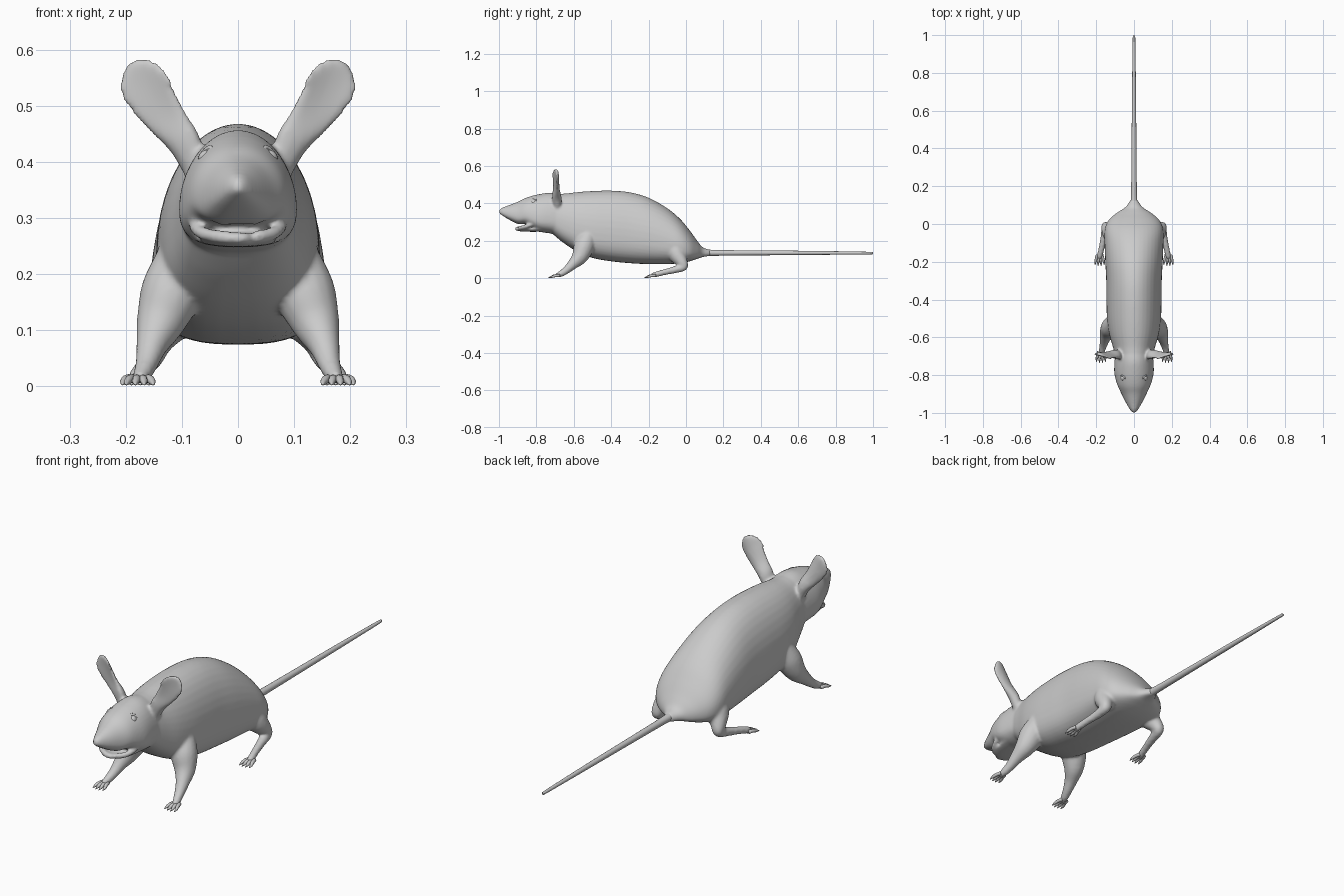
import bpy, bmesh, math
from mathutils import Vector

if "Cube" in bpy.data.objects:
    bpy.data.objects.remove(bpy.data.objects["Cube"])

fur = bpy.data.materials.new("grey_fur")
fur.diffuse_color = (0.6, 0.6, 0.6, 1)
fur.use_nodes = True
fur.node_tree.nodes["Principled BSDF"].inputs["Base Color"].default_value = fur.diffuse_color


def smooth_rows(rows, steps):
    """Catmull-Rom interpolation of rows of numbers."""
    out = []
    n = len(rows)
    for i in range(n - 1):
        a, b, c, d = rows[max(i - 1, 0)], rows[i], rows[i + 1], rows[min(i + 2, n - 1)]
        for s in range(steps):
            t = s / steps
            out.append([0.5 * (2 * q + (r - p) * t + (2 * p - 5 * q + 4 * r - w) * t * t
                               + (3 * q - p - 3 * r + w) * t ** 3)
                        for p, q, r, w in zip(a, b, c, d)])
    return out + [list(rows[-1])]


def loft(bm, rings):
    """Skin a closed surface through rings of points."""
    vs = [[bm.verts.new(p) for p in ring] for ring in rings]
    n = len(vs[0])
    faces = [bm.faces.new((a[i], a[(i + 1) % n], b[(i + 1) % n], b[i]))
             for a, b in zip(vs, vs[1:]) for i in range(n)]
    faces += [bm.faces.new(vs[0][::-1]), bm.faces.new(vs[-1])]
    bmesh.ops.recalc_face_normals(bm, faces=faces)


def tube(bm, rows, sides=16, steps=4):
    """Round limb through rows of x, y, z, radius."""
    rows = smooth_rows(rows, steps)
    pts = [Vector(r[:3]) for r in rows]
    rings = []
    for i, r in enumerate(rows):
        d = (pts[min(i + 1, len(pts) - 1)] - pts[max(i - 1, 0)]).normalized()
        u = Vector((1, 0, 0)) if abs(d.x) < 0.9 else Vector((0, 1, 0))
        u = (u - d * u.dot(d)).normalized()
        v = d.cross(u)
        rings.append([pts[i] + max(r[3], 0.001) * (u * math.cos(a) + v * math.sin(a))
                      for a in (2 * math.pi * k / sides for k in range(sides))])
    loft(bm, rings)


def trunk(bm, rows, mid=0.36, low=0.8, sides=40):
    """Bell shaped sections from rows of y, top, bottom, half width."""
    rings = []
    for y, top, bot, w in smooth_rows(rows, 5):
        zc = bot + mid * (top - bot)
        ring = []
        for k in range(sides):
            a = 2 * math.pi * k / sides
            c, s = math.cos(a), math.sin(a)
            e = 1 if s >= 0 else low
            x = w * math.copysign(abs(c) ** e, c)
            z = zc + ((top - zc) * s if s >= 0 else -(zc - bot) * abs(s) ** e)
            ring.append((x, y, z))
        rings.append(ring)
    loft(bm, rings)


def finish(bm, name):
    me = bpy.data.meshes.new(name)
    bm.to_mesh(me)
    bm.free()
    me.materials.append(fur)
    for p in me.polygons:
        p.use_smooth = True
    ob = bpy.data.objects.new(name, me)
    bpy.context.collection.objects.link(ob)
    return ob


body = bmesh.new()
# torso
trunk(body, [(-0.76, 0.43, 0.28, 0.08), (-0.7, 0.45, 0.225, 0.098), (-0.65, 0.452, 0.185, 0.112),
             (-0.58, 0.46, 0.14, 0.132), (-0.5, 0.466, 0.108, 0.143), (-0.4, 0.468, 0.09, 0.146),
             (-0.3, 0.459, 0.08, 0.147), (-0.2, 0.43, 0.075, 0.152), (-0.1, 0.374, 0.075, 0.156),
             (-0.03, 0.315, 0.08, 0.155), (0.02, 0.255, 0.09, 0.135), (0.06, 0.2, 0.103, 0.09),
             (0.09, 0.165, 0.113, 0.045), (0.13, 0.152, 0.119, 0.018)], 0.38, 0.72)
# head and snout
trunk(body, [(-1.0, 0.362, 0.348, 0.006), (-0.985, 0.376, 0.337, 0.02), (-0.95, 0.389, 0.315, 0.041),
             (-0.9, 0.408, 0.29, 0.066), (-0.86, 0.428, 0.288, 0.085), (-0.82, 0.441, 0.265, 0.098),
             (-0.78, 0.45, 0.248, 0.105), (-0.73, 0.457, 0.24, 0.103), (-0.68, 0.45, 0.235, 0.098),
             (-0.62, 0.43, 0.25, 0.08)], 0.33, 0.8)
# lower jaw and lip
trunk(body, [(-0.905, 0.27, 0.256, 0.02), (-0.885, 0.272, 0.25, 0.045), (-0.84, 0.275, 0.248, 0.068),
             (-0.77, 0.28, 0.248, 0.08)], 0.5, 1)
tube(body, [(-0.08, -0.825, 0.287, 0.01), (-0.06, -0.87, 0.272, 0.012), (0, -0.903, 0.264, 0.012),
            (0.06, -0.87, 0.272, 0.012), (0.08, -0.825, 0.287, 0.01)], 10)

for m in (-1, 1):
    # legs
    for leg in ([(0.1, -0.52, 0.23, 0.045), (0.118, -0.545, 0.17, 0.055), (0.138, -0.568, 0.115, 0.044),
                 (0.153, -0.605, 0.075, 0.029), (0.162, -0.64, 0.043, 0.021), (0.17, -0.67, 0.023, 0.017),
                 (0.176, -0.695, 0.015, 0.011)],
                [(0.09, -0.07, 0.2, 0.05), (0.12, -0.05, 0.13, 0.048), (0.143, -0.022, 0.085, 0.032),
                 (0.15, -0.015, 0.06, 0.023), (0.157, -0.06, 0.045, 0.019), (0.17, -0.12, 0.031, 0.016),
                 (0.18, -0.165, 0.019, 0.015), (0.184, -0.185, 0.014, 0.01)]):
        tube(body, [(m * x, y, z, r) for x, y, z, r in leg])
    # ear: x, z, half width, half thickness, swept along a leaning axis
    rings = []
    for x, z, w, t in smooth_rows([(0.075, 0.385, 0.022, 0.022), (0.096, 0.435, 0.03, 0.024),
                                   (0.13, 0.478, 0.037, 0.014), (0.162, 0.528, 0.046, 0.01),
                                   (0.176, 0.555, 0.04, 0.009), (0.184, 0.571, 0.026, 0.008),
                                   (0.188, 0.58, 0.008, 0.006)], 5):
        ring = []
        for k in range(24):
            a = 2 * math.pi * k / 24
            u = w * math.cos(a)
            y = -0.69 + 0.25 * u - 6 * u * u + t * math.sin(a)
            ring.append((m * (x + 0.87 * u), y, z - 0.5 * u))
        rings.append(ring)
    loft(body, rings)

# fuse the parts into one skin
skin = finish(body, "body")
rem = skin.modifiers.new("fuse", "REMESH")
rem.mode = "VOXEL"
rem.voxel_size = 0.006
rem.use_smooth_shade = True
sm = skin.modifiers.new("soften", "SMOOTH")
sm.factor = 0.5
sm.iterations = 8

# tail
tail = bmesh.new()
tube(tail, [(0, 0.06, 0.138, 0.024), (0, 0.1, 0.136, 0.02), (0, 0.16, 0.135, 0.0155), (0, 0.4, 0.135, 0.013),
            (0, 0.7, 0.135, 0.0105), (0, 0.97, 0.134, 0.007), (0, 0.995, 0.134, 0.005), (0, 1.0, 0.134, 0.001)], 16)
finish(tail, "tail")

for m, side in ((-1, "left"), (1, "right")):
    # toes with pointed claws
    for y0, cx, label in ((-0.685, 0.175, "front"), (-0.172, 0.182, "rear")):
        toes = bmesh.new()
        for k in (-1.5, -0.5, 0.5, 1.5):
            x, back = cx + 0.008 * k, 0.004 * abs(k)
            tip = x + 0.007 * k
            tube(toes, [(m * x, y0 + 0.01, 0.014, 0.008), (m * (x + 0.004 * k), y0 - 0.018 + back, 0.013, 0.0075),
                        (m * tip, y0 - 0.034 + back, 0.008, 0.006),
                        (m * (tip + 0.001 * k), y0 - 0.052 + back, 0.003, 0.001)], 8, 3)
        finish(toes, f"{side}_{label}_toes")
    # eye ball and eyelid rim
    out = Vector((m * 0.72, -0.5, 0.48)).normalized()
    centre = Vector((m * 0.06, -0.818, 0.409))
    eye = bmesh.new()
    bmesh.ops.create_uvsphere(eye, u_segments=20, v_segments=12, radius=0.016)
    bmesh.ops.translate(eye, verts=eye.verts, vec=centre - out * 0.007)
    finish(eye, f"{side}_eye")
    across = out.cross(Vector((0, 0, 1))).normalized()
    up = across.cross(out)
    rim = bmesh.new()
    rings = []
    for k in range(25):
        a = 2 * math.pi * k / 24
        d = across * math.cos(a) * 0.9 + up * math.sin(a) * 1.1
        rings.append([centre - out * 0.003 + d * (0.018 + 0.0045 * math.cos(b)) + out * 0.0045 * math.sin(b)
                      for b in (2 * math.pi * j / 8 for j in range(8))])
    loft(rim, rings)
    finish(rim, f"{side}_eyelid")
